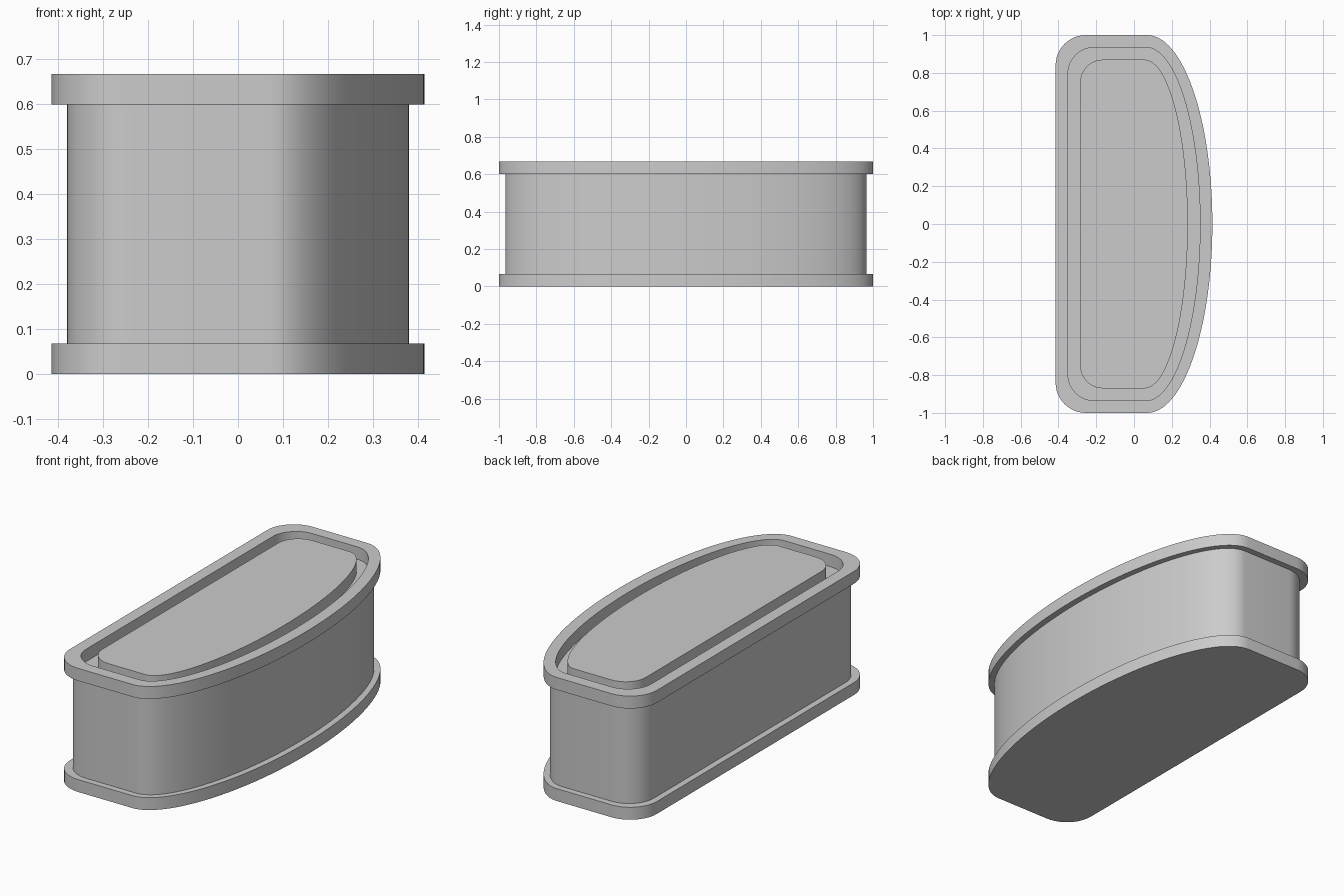
import bpy, bmesh
from math import sin, cos, pi, radians

if "Cube" in bpy.data.objects:
    bpy.data.objects.remove(bpy.data.objects["Cube"])


def outline(d):
    """D-shaped outline inset by d: rounded back corners, elliptical bulge on +x."""
    cx = 0.07 - 0.1 * d
    a, b = 0.415 - d - cx, 1 - d
    r, left = 0.16 - 0.3 * d, -0.415 + d
    pts = [(cx + a * cos(t), b * sin(t))
           for t in (-pi / 2 + pi * i / 64 for i in range(65))]
    for sy, start in ((1, pi / 2), (-1, pi)):
        for i in range(13):
            t = start + pi / 2 * i / 12
            pts.append((left + r + r * cos(t), sy * (b - r) + r * sin(t)))
    return pts


def loft(name, rings, cap_start=False, cap_end=False):
    """Skin a stack of (inset, z) outlines."""
    bm = bmesh.new()
    loops = [[bm.verts.new((x, y, z)) for x, y in outline(d)] for d, z in rings]
    n = len(loops[0])
    for lo, hi in zip(loops, loops[1:]):
        for i in range(n):
            j = (i + 1) % n
            bm.faces.new((lo[i], lo[j], hi[j], hi[i]))
    if cap_start:
        bm.faces.new(loops[0][::-1])
    if cap_end:
        bm.faces.new(loops[-1])
    me = bpy.data.meshes.new(name)
    bm.to_mesh(me)
    bm.free()
    ob = bpy.data.objects.new(name, me)
    bpy.context.collection.objects.link(ob)
    bpy.ops.object.select_all(action='DESELECT')
    ob.select_set(True)
    bpy.context.view_layer.objects.active = ob
    bpy.ops.object.shade_smooth_by_angle(angle=radians(30))
    return ob


H, T = 0.667, 0.067       # total height, flange thickness
WALL, RIM, PANEL = 0.034, 0.065, 0.13   # insets

# Bottom flange with its ledge
loft("base_flange", [(0, 0), (0, T), (WALL, T)], cap_start=True)
# Recessed main wall
loft("body_wall", [(WALL, T), (WALL, H - T)])
# Top flange, raised lip and groove floor
loft("top_rim", [(WALL, H - T), (0, H - T), (0, H), (RIM, H), (RIM, H - T), (PANEL, H - T)])
# Raised panel inside the groove
loft("top_panel", [(PANEL, H - T), (PANEL, H)], cap_end=True)
